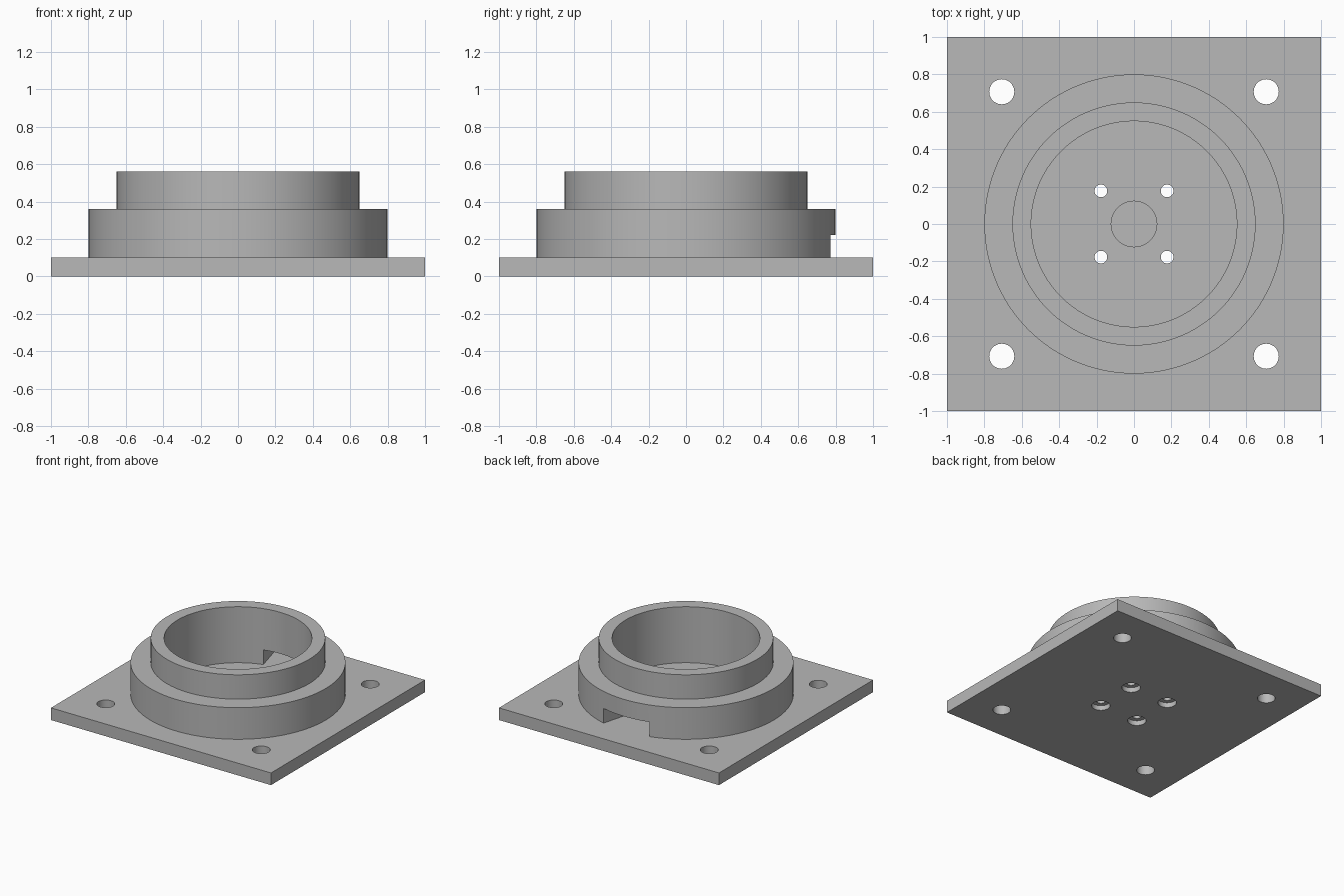
import bpy
import bmesh
import math

cube = bpy.data.objects.get("Cube")
if cube:
    bpy.data.objects.remove(cube, do_unlink=True)

grey = bpy.data.materials.new("mid grey")
grey.use_nodes = True
colour = (0.48, 0.48, 0.48, 1)
grey.diffuse_color = colour
grey.node_tree.nodes["Principled BSDF"].inputs["Base Color"].default_value = colour


def make_object(name, bm):
    bmesh.ops.recalc_face_normals(bm, faces=bm.faces[:])
    mesh = bpy.data.meshes.new(name)
    bm.to_mesh(mesh)
    bm.free()
    mesh.materials.append(grey)
    obj = bpy.data.objects.new(name, mesh)
    bpy.context.collection.objects.link(obj)
    return obj


def lathe(bm, profile, x=0, y=0, segments=48, start=0, sweep=math.tau):
    """Sweep a closed (radius, z) profile about a vertical axis, capping part turns."""
    full = sweep == math.tau
    count = segments if full else segments + 1
    rings = []
    for i in range(count):
        a = start + sweep * i / segments
        rings.append([bm.verts.new((x + r * math.cos(a), y + r * math.sin(a), z))
                      for r, z in profile])
    n = len(profile)
    for i in range(segments):
        a, b = rings[i], rings[(i + 1) % count]
        for j in range(n):
            k = (j + 1) % n
            bm.faces.new((a[j], b[j], b[k], a[k]))
    if not full:
        bm.faces.new(rings[0])
        bm.faces.new(rings[-1])


def plug(bm, steps, x=0, y=0):
    """Solid of stacked cylinders, given as (radius, z) from bottom to top."""
    rings = []
    for r, z in steps:
        rings.append([bm.verts.new((x + r * math.cos(math.tau * i / 48),
                                    y + r * math.sin(math.tau * i / 48), z))
                      for i in range(48)])
    for a, b in zip(rings, rings[1:]):
        for i in range(48):
            k = (i + 1) % 48
            bm.faces.new((a[i], a[k], b[k], b[i]))
    bm.faces.new(rings[0])
    bm.faces.new(rings[-1])


def cut(obj, bm):
    cutter = make_object("cutter", bm)
    cutter.hide_render = True
    mod = obj.modifiers.new("cut", "BOOLEAN")
    mod.operation = "DIFFERENCE"
    mod.solver = "EXACT"
    mod.object = cutter
    select(obj)
    bpy.ops.object.modifier_apply(modifier=mod.name)
    bpy.data.objects.remove(cutter, do_unlink=True)


def select(obj):
    bpy.ops.object.select_all(action="DESELECT")
    obj.select_set(True)
    bpy.context.view_layer.objects.active = obj


PLATE = 0.1

# Square base plate
bm = bmesh.new()
bmesh.ops.create_cube(bm, size=1)
for v in bm.verts:
    v.co = (v.co.x * 2, v.co.y * 2, (v.co.z + 0.5) * PLATE)
base_plate = make_object("base_plate", bm)

# Corner bolt holes, counterbored screw holes and blind centre recess
bm = bmesh.new()
for sx in (-1, 1):
    for sy in (-1, 1):
        plug(bm, [(0.067, -0.1), (0.067, 0.2)], sx * 0.707, sy * 0.707)
        plug(bm, [(0.07, -0.1), (0.07, 0.04), (0.034, 0.04), (0.034, 0.2)],
             sx * 0.177, sy * 0.177)
plug(bm, [(0.122, 0.06), (0.122, 0.2)])
cut(base_plate, bm)

# Stepped round housing
bm = bmesh.new()
lathe(bm, [(0.55, PLATE), (0.8, PLATE), (0.8, 0.36), (0.65, 0.36),
           (0.65, 0.56), (0.55, 0.56)], segments=120)
housing = make_object("housing", bm)

# Wedge-shaped cable slot through the back wall
bm = bmesh.new()
lathe(bm, [(0.4, 0), (0.95, 0), (0.95, 0.22), (0.4, 0.22)],
      segments=10, start=math.radians(75), sweep=math.radians(30))
cut(housing, bm)

for obj in (base_plate, housing):
    select(obj)
    bpy.ops.object.shade_smooth_by_angle(angle=math.radians(30))
